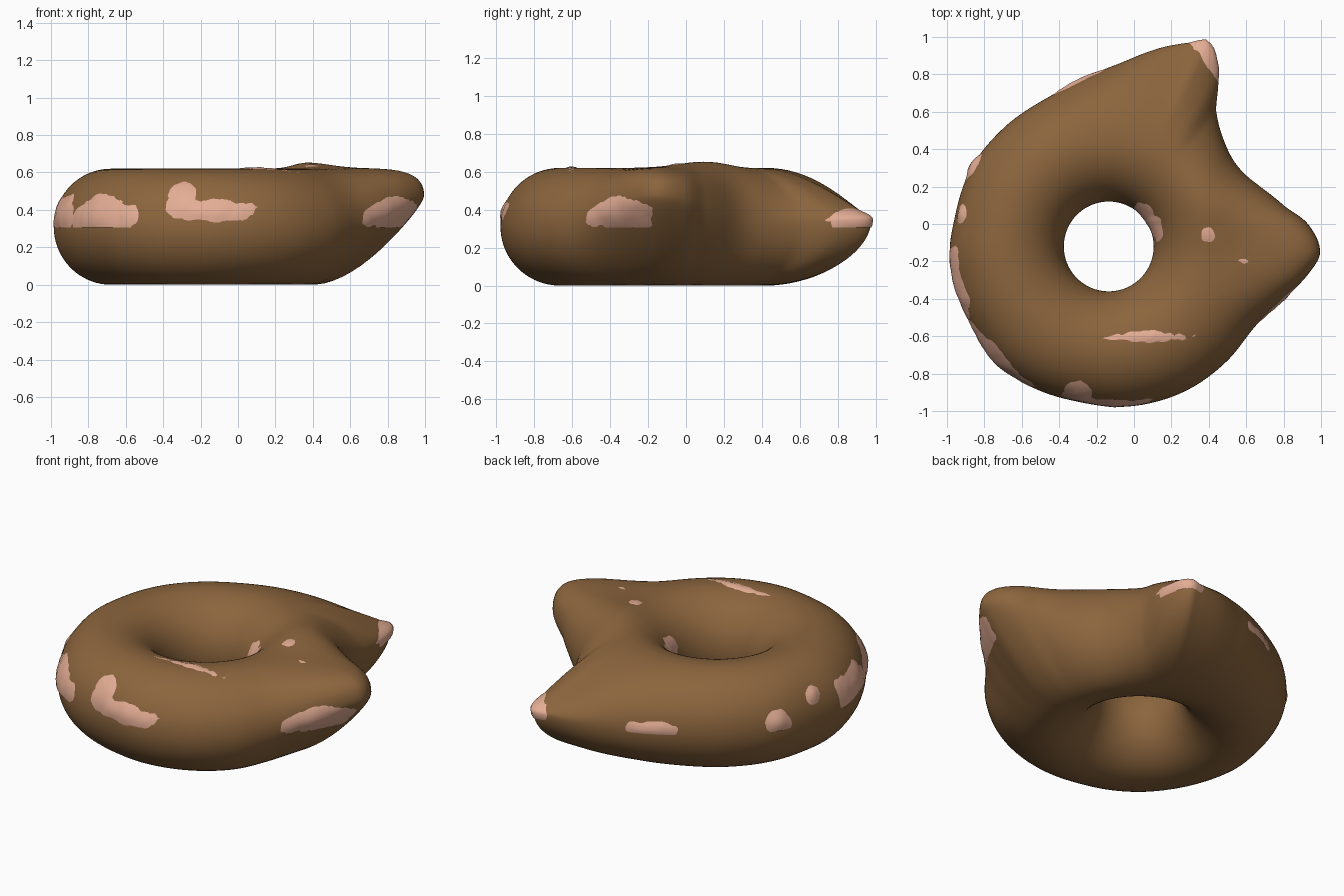
import bpy, bmesh, math
from mathutils import Vector, noise

if "Cube" in bpy.data.objects:
    bpy.data.objects.remove(bpy.data.objects["Cube"])

CX, CY = -0.135, -0.12          # centre of the hole
R_IN, R_MID, H = 0.24, 0.545, 0.31
NA, NT = 300, 72

# outer outline seen from above, two pointed ears
outline = [(-.985, -.15), (-.955, .05), (-.87, .3), (-.69, .52), (-.42, .7), (-.1, .85),
           (.2, .955), (.33, .972), (.39, .97), (.45, .8), (.44, .6), (.5, .4), (.6, .26),
           (.8, .1), (.93, 0), (.995, -.15), (.93, -.27), (.8, -.4), (.65, -.545),
           (.5, -.73), (.3, -.88), (.1, -.955), (-.1, -.978), (-.3, -.95), (-.55, -.87),
           (-.7, -.77), (-.85, -.58), (-.95, -.35)]
polar = sorted((math.atan2(y - CY, x - CX) % math.tau, math.hypot(x - CX, y - CY))
               for x, y in outline)


def outer_radius(a):
    """Smooth closed interpolation of the outline in polar form."""
    a %= math.tau
    n = len(polar)
    ext = ([(p - math.tau, r) for p, r in polar[-2:]] + polar +
           [(p + math.tau, r) for p, r in polar[:2]])
    i = max(k for k in range(1, n + 2) if ext[k][0] <= a)
    (a0, r0), (a1, r1), (a2, r2), (a3, r3) = ext[i - 1:i + 3]
    h = a2 - a1
    t = (a - a1) / h
    m1, m2 = (r2 - r0) / (a2 - a0) * h, (r3 - r1) / (a3 - a1) * h
    return ((2*t**3 - 3*t**2 + 1) * r1 + (t**3 - 2*t**2 + t) * m1 +
            (3*t**2 - 2*t**3) * r2 + (t**3 - t**2) * m2)


def bell(a, deg, width):
    d = (a - math.radians(deg) + math.pi) % math.tau - math.pi
    return math.exp(-(math.degrees(d) / width) ** 2)


def ring_bmesh():
    bm = bmesh.new()
    rows = []
    for i in range(NA):
        a = math.tau * i / NA
        R = outer_radius(a)
        ear_side, ear_back = bell(a, -2, 22), bell(a, 64, 16)
        lift = .17 * ear_side + .035 * ear_back
        row = []
        for j in range(NT):
            t = math.tau * j / NT
            u, s = math.cos(t), math.sin(t)
            r = R_MID + u * ((R - R_MID) if u > 0 else (R_MID - R_IN))
            o = max(u, 0)
            # side ear tapers from below, back ear from above
            thin = 1 - (.7 * ear_back * o ** 2 if s > 0 else .55 * ear_side * o ** 1.5)
            z = H + H * s * thin + lift * o ** 2
            x, y = CX + r * math.cos(a), CY + r * math.sin(a)
            if s > 0:           # slight swelling where the side ear starts
                wx = .02 if x < .38 else .07
                z += .033 * s * math.exp(-(x - .38) ** 2 / wx - (y - .1) ** 2 / .04)
            row.append(bm.verts.new((x, y, z)))
        rows.append(row)
    for i in range(NA):
        p, q = rows[i], rows[(i + 1) % NA]
        for j in range(NT):
            k = (j + 1) % NT
            bm.faces.new((p[j], q[j], q[k], p[k]))
    bmesh.ops.recalc_face_normals(bm, faces=bm.faces)
    return bm


def finish(bm, name, color):
    me = bpy.data.meshes.new(name)
    bm.to_mesh(me)
    bm.free()
    me.polygons.foreach_set("use_smooth", [True] * len(me.polygons))
    ob = bpy.data.objects.new(name, me)
    bpy.context.collection.objects.link(ob)
    mat = bpy.data.materials.new(name + "_colour")
    mat.diffuse_color = (*color, 1)
    mat.use_nodes = True
    mat.node_tree.nodes["Principled BSDF"].inputs["Base Color"].default_value = mat.diffuse_color
    me.materials.append(mat)


# dough ring
finish(ring_bmesh(), "dough_ring", (.26, .13, .047))

# thin icing shell over the upper half, showing through in patches
# (centre, spread on each axis, bulge)
patches = [((-.78, -.72, .36), (.24, .20, .10), .020),
           ((-.97, -.35, .38), (.12, .22, .10), .018),
           ((-.30, -.93, .46), (.07, .12, .11), .015),
           ((-.14, -.97, .40), (.22, .12, .06), .015),
           ((.83, -.38, .37), (.18, .22, .09), .014),
           ((.12, .05, .40), (.11, .13, .09), .018),
           ((.10, -.60, .62), (.22, .03, .1), .013),
           ((.39, -.05, .62), (.04, .05, .1), .013),
           ((.58, -.20, .62), (.04, .02, .1), .013),
           ((.40, .93, .34), (.08, .20, .05), .020),
           ((-.92, .05, .45), (.04, .05, .05), .018),
           ((-.87, .32, .35), (.06, .08, .06), .022),
           ((-.30, .77, .33), (.16, .10, .04), .018)]
bm = ring_bmesh()
bm.normal_update()
shifts = []
for v in bm.verts:
    g = 0
    for c, s, b in patches:
        d = sum(((v.co[k] - c[k]) / s[k]) ** 2 for k in range(3))
        g = max(g, b * math.exp(-d))
    rough = noise.noise(v.co * 9) + .6 * noise.noise(v.co * 25)
    g += -.005 + .005 * rough * min(1, g / .005)
    shifts.append((v, v.normal * g))
for v, s in shifts:
    v.co += s
bmesh.ops.bisect_plane(bm, geom=bm.verts[:] + bm.edges[:] + bm.faces[:],
                       plane_co=(0, 0, .305), plane_no=(0, 0, 1), clear_inner=True)
finish(bm, "icing", (.78, .42, .30))
